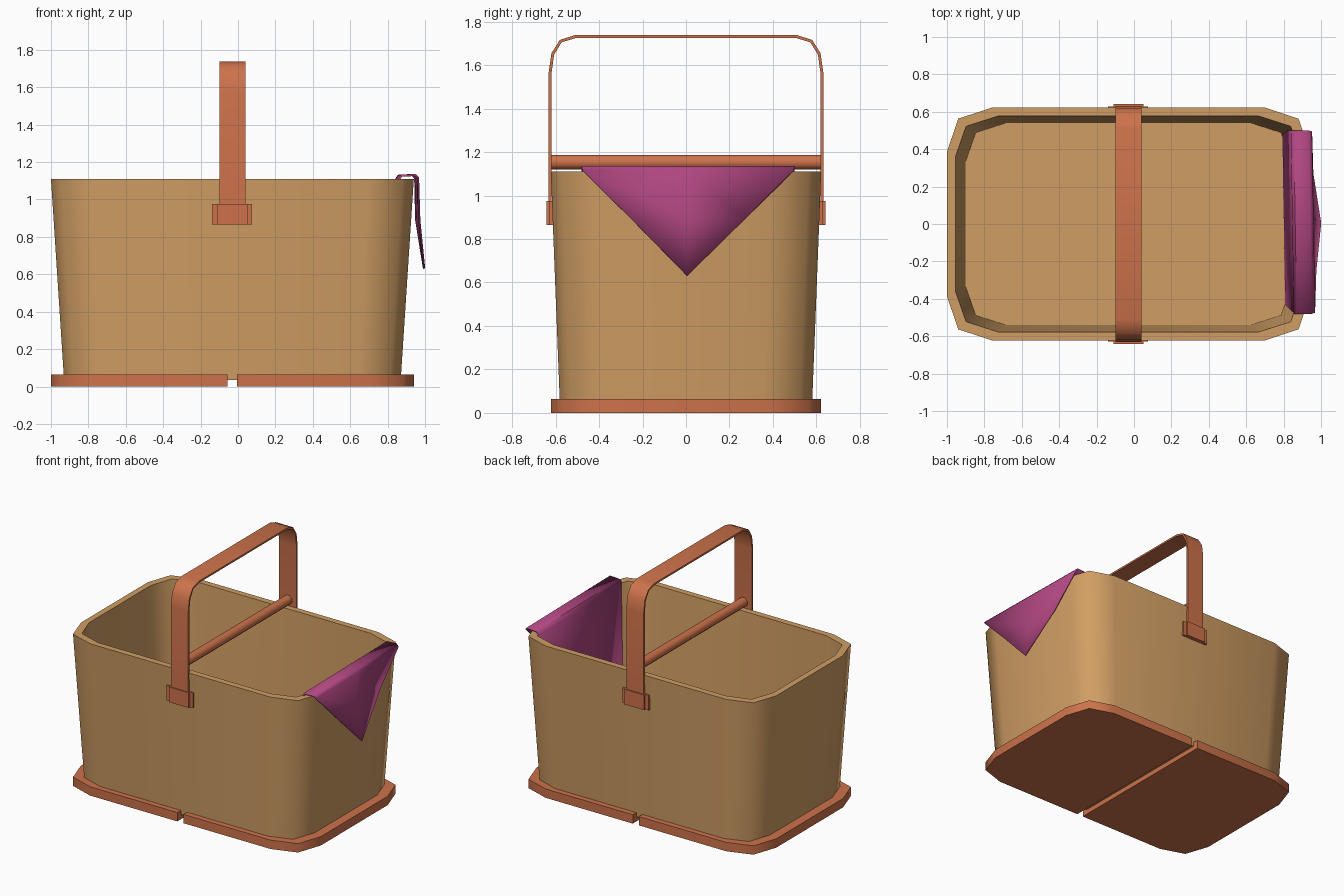
import bpy, bmesh, math

if "Cube" in bpy.data.objects:
    bpy.data.objects.remove(bpy.data.objects["Cube"])

CX = -0.03  # basket centre in x


def material(name, rgb):
    m = bpy.data.materials.new(name)
    m.diffuse_color = (*rgb, 1)
    m.use_nodes = True
    m.node_tree.nodes["Principled BSDF"].inputs["Base Color"].default_value = m.diffuse_color
    return m


WICKER = material("wicker tan", (0.63, 0.34, 0.127))
WOOD = material("orange wood", (0.61, 0.17, 0.07))
CLOTH = material("magenta cloth", (0.43, 0.061, 0.216))


def finish(name, bm, mat, angle=60):
    bmesh.ops.recalc_face_normals(bm, faces=bm.faces)
    me = bpy.data.meshes.new(name)
    bm.to_mesh(me)
    bm.free()
    me.materials.append(mat)
    me.shade_smooth()
    me.set_sharp_from_angle(angle=math.radians(angle))
    ob = bpy.data.objects.new(name, me)
    bpy.context.collection.objects.link(ob)
    return ob


def loft(name, rings, mat, angle=60):
    """Join closed rings of points and cap both ends."""
    bm = bmesh.new()
    vs = [[bm.verts.new(p) for p in r] for r in rings]
    n = len(rings[0])
    for a, b in zip(vs, vs[1:]):
        for i in range(n):
            j = (i + 1) % n
            bm.faces.new((a[i], a[j], b[j], b[i]))
    bm.faces.new(vs[0])
    bm.faces.new(vs[-1])
    return finish(name, bm, mat, angle)


def box(name, x0, x1, y0, y1, z0, z1, mat):
    ring = [(x0, y0), (x1, y0), (x1, y1), (x0, y1)]
    return loft(name, [[(x, y, z) for x, y in ring] for z in (z0, z1)], mat, 30)


# Rounded corner as fractions of the half sizes
CORNER = [(1, 0.62), (0.938, 0.905), (0.753, 1)]


def outline(hx, hy, z):
    pts = CORNER + [(-x, y) for x, y in CORNER[::-1]]
    pts += [(-x, -y) for x, y in pts]
    return [(CX + x * hx, y * hy, z) for x, y in pts]


# Tapered hollow basket
loft("basket_body", [outline(0.90, 0.58, 0.035), outline(0.97, 0.622, 1.11),
                     outline(0.925, 0.577, 1.11), outline(0.87, 0.54, 0.10)], WICKER)

# Two half plates under the basket
for s, side in ((-1, "left"), (1, "right")):
    half = [(0.025, 0.622)] + [(x * 0.97, y * 0.622) for x, y in CORNER[::-1]]
    half += [(x, -y) for x, y in half[::-1]]
    loft(side + "_base_plate", [[(CX + s * x, y, z) for x, y in half]
                                for z in (0, 0.065)], WOOD)

# Strap handle swept as a flat band
arc = [(0.632, 0.87), (0.632, 1.565), (0.619, 1.655), (0.58, 1.716), (0.51, 1.738)]
inner = [(0.619, 0.87), (0.619, 1.56), (0.607, 1.648), (0.572, 1.705), (0.505, 1.725)]
out_path = arc + [(-y, z) for y, z in arc[::-1]]
in_path = inner + [(-y, z) for y, z in inner[::-1]]
loft("handle", [[(-0.10, *o), (0.04, *o), (0.04, *i), (-0.10, *i)]
                for o, i in zip(out_path, in_path)], WOOD, 40)

# Cross bar between the rims
R = 0.035
loft("cross_bar", [[(CX + R * math.cos(a), y, 1.153 + R * math.sin(a))
                    for a in [math.tau * (k + 0.5) / 8 for k in range(8)]]
                   for y in (-0.622, 0.622)], WOOD, 50)

# Handle brackets: raised centre with side flanges
for s, side in ((-1, "front"), (1, "back")):
    box(side + "_bracket", -0.11, 0.05, s * 0.605, s * 0.642, 0.865, 0.975, WOOD)
    box(side + "_bracket_flange", -0.138, 0.075, s * 0.605, s * 0.628, 0.865, 0.975, WOOD)

# Napkin draped over the right rim: (x, z, half width), from inside to outer tip
drape = [(0.807, 0.13, 0.49), (0.852, 1.105, 0.49), (0.865, 1.127, 0.49),
         (0.94, 1.131, 0.49), (0.955, 1.115, 0.485), (0.961, 0.89, 0.26)]
bm = bmesh.new()
rows = [[bm.verts.new((x - 0.008 * t, 0.01 + t * w, z)) for t in (-1, 0, 1)]
        for x, z, w in drape]
tip = bm.verts.new((0.995, 0.005, 0.63))
for a, b in zip(rows, rows[1:]):
    for i in range(2):
        bm.faces.new((a[i], a[i + 1], b[i + 1], b[i]))
for i in range(2):
    bm.faces.new((rows[-1][i], rows[-1][i + 1], tip))
napkin = finish("napkin", bm, CLOTH, 50)
mod = napkin.modifiers.new("thickness", "SOLIDIFY")
mod.thickness = 0.012
mod.offset = 0
